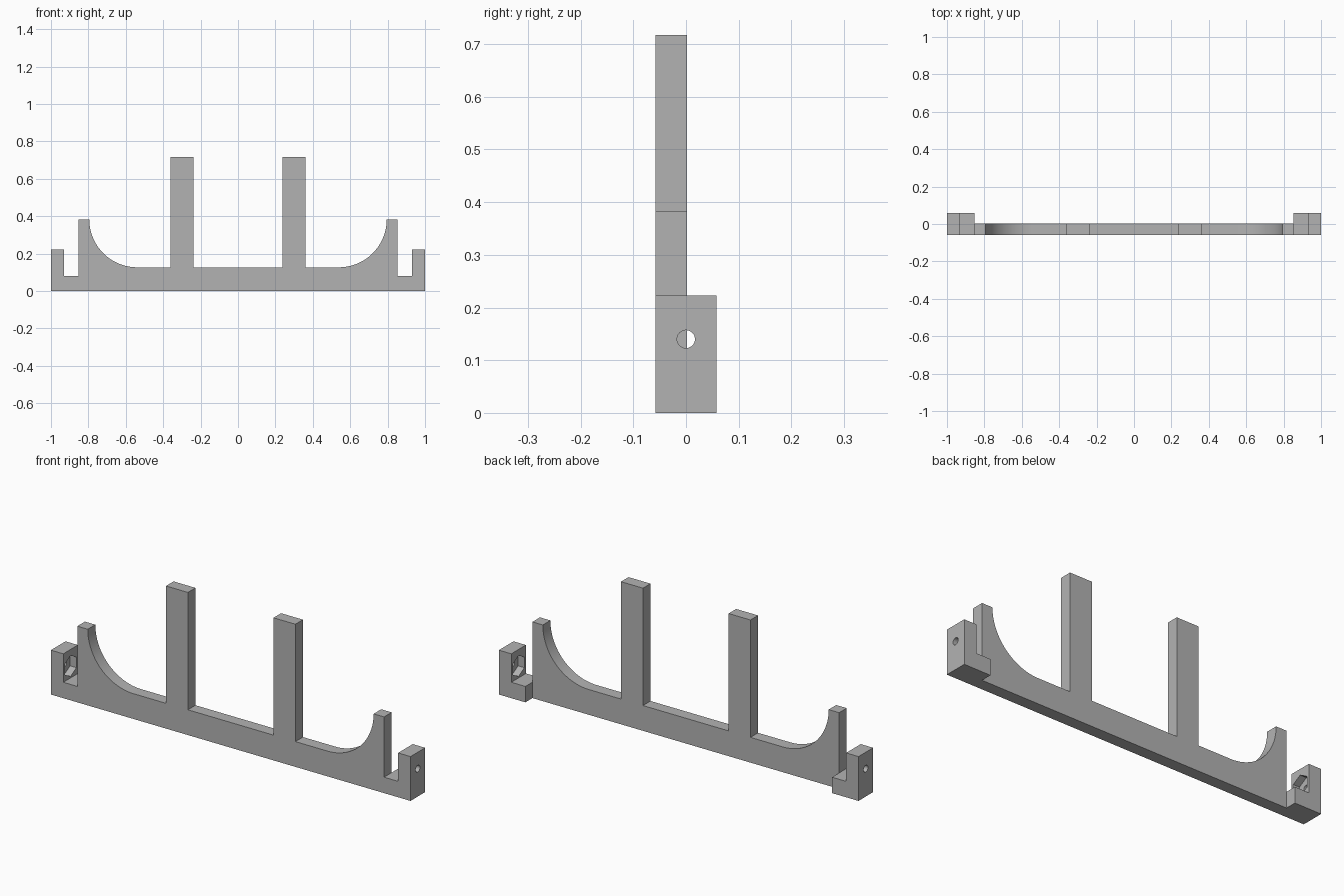
import bpy
import bmesh
from math import sin, cos, pi, radians
from mathutils import Vector

if "Cube" in bpy.data.objects:
    bpy.data.objects.remove(bpy.data.objects["Cube"], do_unlink=True)

FRONT, BAR_BACK, BACK = -0.058, 0.002, 0.058
HOLE_Z = 0.14

grey = bpy.data.materials.new("plain_grey")
grey.use_nodes = True
grey.diffuse_color = (0.45, 0.45, 0.45, 1)
grey.node_tree.nodes["Principled BSDF"].inputs["Base Color"].default_value = grey.diffuse_color


def prism(name, outline, sweep):
    """Solid made by sweeping a flat outline along a vector."""
    bm = bmesh.new()
    face = bm.faces.new([bm.verts.new(p) for p in outline])
    swept = bmesh.ops.extrude_face_region(bm, geom=[face], use_keep_orig=True)
    moved = [g for g in swept["geom"] if isinstance(g, bmesh.types.BMVert)]
    bmesh.ops.translate(bm, verts=moved, vec=Vector(sweep))
    bmesh.ops.recalc_face_normals(bm, faces=bm.faces)
    mesh = bpy.data.meshes.new(name)
    bm.to_mesh(mesh)
    bm.free()
    mesh.materials.append(grey)
    obj = bpy.data.objects.new(name, mesh)
    bpy.context.collection.objects.link(obj)
    return obj


def ring(x, radius, sides):
    """Polygon facing along x, with a corner at the top."""
    return [(x, radius * sin(2 * pi * i / sides), HOLE_Z + radius * cos(2 * pi * i / sides))
            for i in range(sides)]


def cut(target, cutter):
    cutter.hide_render = True
    mod = target.modifiers.new("cut", 'BOOLEAN')
    mod.operation = 'DIFFERENCE'
    mod.solver = 'EXACT'
    mod.object = cutter
    bpy.context.view_layer.objects.active = target
    bpy.ops.object.modifier_apply(modifier=mod.name)
    bpy.data.objects.remove(cutter, do_unlink=True)


# Half outline from the centre: post, curved horn, notch, end wall
arc_r, arc_x, arc_z, steps = 0.256, 0.539, 0.383, 32
half = [(0.238, 0.127), (0.238, 0.717), (0.36, 0.717), (0.36, 0.127)]
half += [(arc_x + arc_r * sin(pi / 2 * i / steps), arc_z - arc_r * cos(pi / 2 * i / steps))
         for i in range(steps + 1)]
half += [(0.853, 0.383), (0.853, 0.08), (0.931, 0.08), (0.931, 0.223), (1, 0.223), (1, 0)]
outline = half + [(-x, z) for x, z in reversed(half)]
frame = prism("support_frame", [(x, FRONT, z) for x, z in outline], (0, BACK - FRONT, 0))

# Thin the bar, posts and horns, leaving the end brackets at full depth
cut(frame, prism("back_cutter",
                 [(-0.853, BAR_BACK, -1), (0.853, BAR_BACK, -1),
                  (0.853, BAR_BACK, 1), (-0.853, BAR_BACK, 1)], (0, 1, 0)))

# Nut pocket and bolt hole in each end wall
for side in (-1, 1):
    cut(frame, prism("nut_pocket_cutter", ring(side * 0.9, 0.053, 6), (side * 0.066, 0, 0)))
    cut(frame, prism("bolt_hole_cutter", ring(side * 0.9, 0.017, 32), (side * 0.2, 0, 0)))

bpy.ops.object.select_all(action='DESELECT')
frame.select_set(True)
bpy.context.view_layer.objects.active = frame
bpy.ops.object.shade_smooth_by_angle(angle=radians(30))
